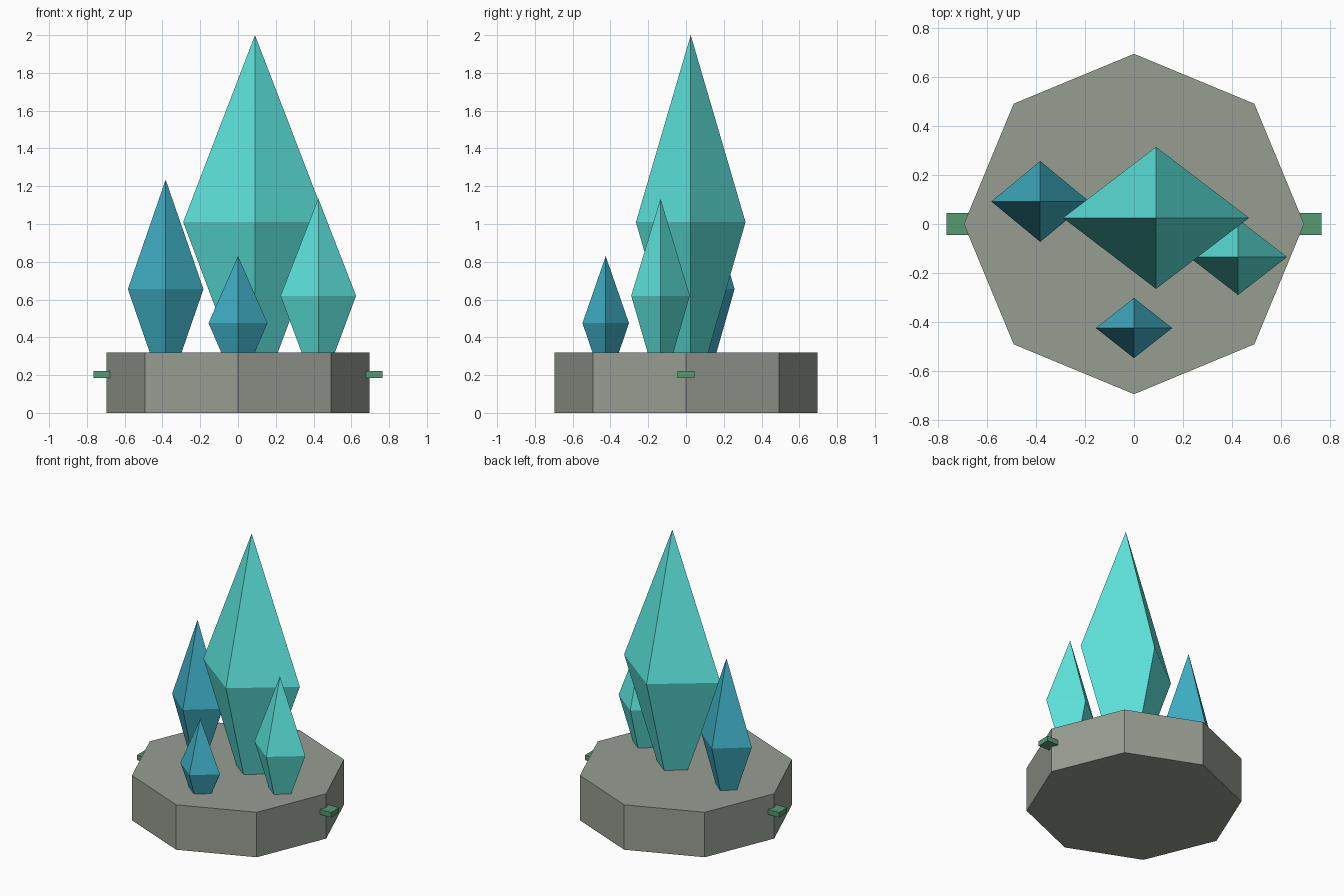
import bpy, bmesh
from math import cos, sin, pi

if "Cube" in bpy.data.objects:
    bpy.data.objects.remove(bpy.data.objects["Cube"])


def material(name, rgb):
    m = bpy.data.materials.new(name)
    m.diffuse_color = (*rgb, 1)
    m.use_nodes = True
    m.node_tree.nodes["Principled BSDF"].inputs["Base Color"].default_value = m.diffuse_color
    return m


STONE = material("stone", (0.31, 0.34, 0.29))
TURQUOISE = material("turquoise", (0.11, 0.79, 0.73))
BLUE = material("blue", (0.05, 0.43, 0.56))
GREEN = material("green", (0.09, 0.32, 0.17))


def loft(name, mat, centre, sides, rings, tip=None):
    """Flat-faced solid through (z, half_x, half_y) rings, ending in a cap or a tip."""
    cx, cy = centre
    bm = bmesh.new()
    loops = [[bm.verts.new((cx + rx * cos(2 * pi * i / sides),
                            cy + ry * sin(2 * pi * i / sides), z))
              for i in range(sides)] for z, rx, ry in rings]
    bm.faces.new(loops[0][::-1])
    for low, high in zip(loops, loops[1:]):
        for i in range(sides):
            j = (i + 1) % sides
            bm.faces.new((low[i], low[j], high[j], high[i]))
    if tip is None:
        bm.faces.new(loops[-1])
    else:
        top = bm.verts.new((cx, cy, tip))
        for i in range(sides):
            bm.faces.new((loops[-1][i], loops[-1][(i + 1) % sides], top))
    mesh = bpy.data.meshes.new(name)
    bm.to_mesh(mesh)
    bm.free()
    mesh.materials.append(mat)
    obj = bpy.data.objects.new(name, mesh)
    bpy.context.collection.objects.link(obj)
    return obj


# Octagonal stone base
loft("stone_base", STONE, (0, 0), 8, [(0, 0.695, 0.695), (0.32, 0.695, 0.695)])

# Crystals: roots sunk into the base, widest below the middle, pointed tip
ROOT, TAPER = 0.18, 0.18
crystals = [
    ("main_crystal", TURQUOISE, (0.09, 0.025), 0.38, 0.29, 1.01, 2.0),
    ("left_crystal", BLUE, (-0.383, 0.092), 0.20, 0.165, 0.655, 1.235),
    ("right_crystal", TURQUOISE, (0.425, -0.135), 0.20, 0.155, 0.62, 1.135),
    ("front_crystal", BLUE, (0, -0.425), 0.156, 0.123, 0.475, 0.83),
]
for name, mat, centre, rx, ry, waist, tip in crystals:
    loft(name, mat, centre, 4,
         [(ROOT, rx * TAPER, ry * TAPER), (waist, rx, ry)], tip)

# Small green pegs on both sides of the base
for side, s in (("left", -1), ("right", 1)):
    bpy.ops.mesh.primitive_cube_add(size=1, location=(s * 0.70, 0, 0.203))
    peg = bpy.context.object
    peg.name = side + "_peg"
    peg.scale = (0.13, 0.09, 0.036)
    peg.data.materials.append(GREEN)
